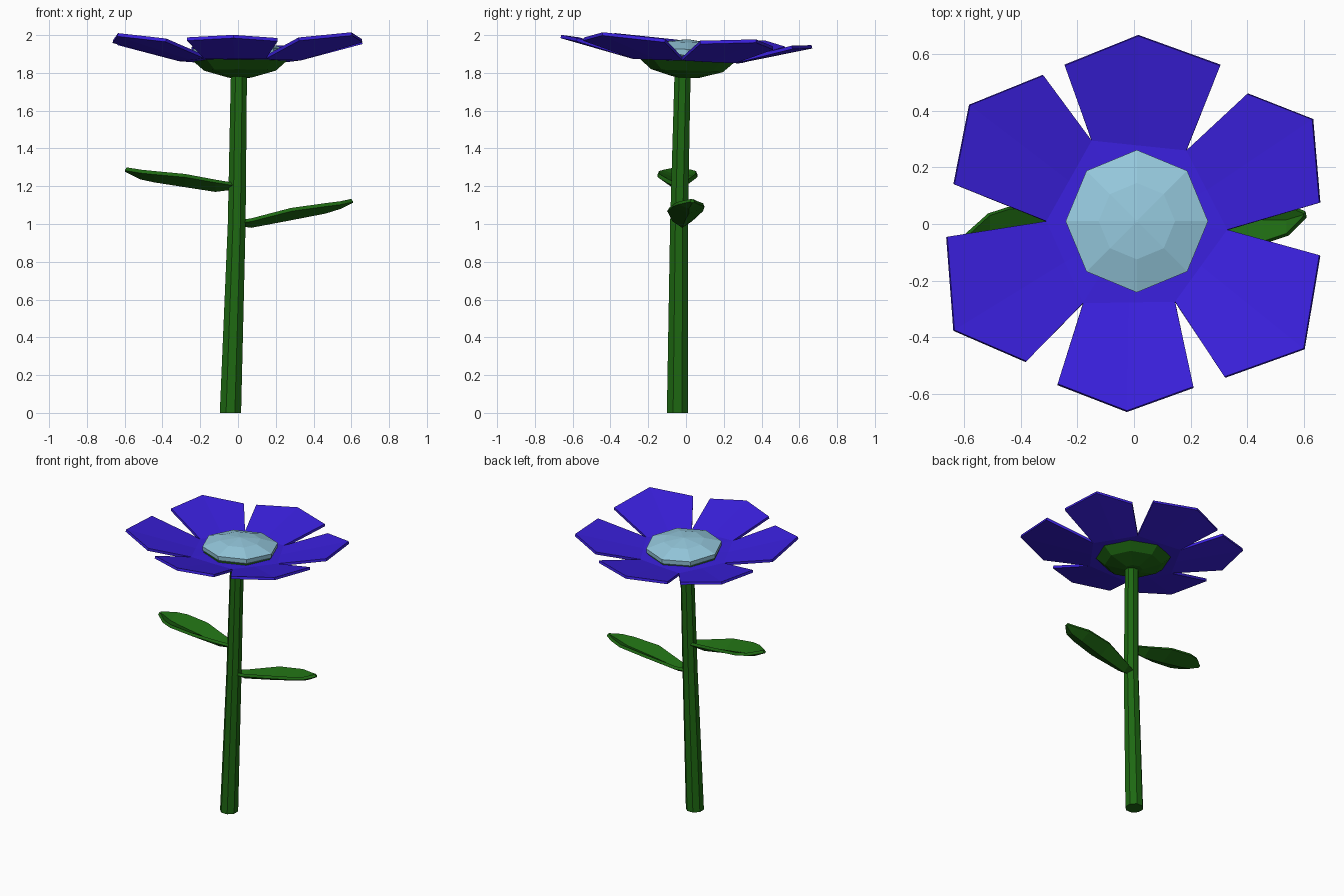
import bpy, math
from mathutils import Vector

if "Cube" in bpy.data.objects:
    bpy.data.objects.remove(bpy.data.objects["Cube"])

def material(name, col):
    m = bpy.data.materials.new(name)
    m.diffuse_color = (*col, 1)
    m.use_nodes = True
    m.node_tree.nodes["Principled BSDF"].inputs["Base Color"].default_value = m.diffuse_color
    return m

GREEN = material("leaf_green", (0.013, 0.14, 0.006))
BLUE = material("petal_blue", (0.042, 0.014, 0.72))
PALE = material("pale_blue", (0.30, 0.58, 0.72))
TILT = -0.042   # the flower head leans slightly backwards

def make(name, verts, faces, mat, thick=0):
    me = bpy.data.meshes.new(name)
    me.from_pydata([tuple(v) for v in verts], [], faces)
    me.materials.append(mat)
    ob = bpy.data.objects.new(name, me)
    bpy.context.collection.objects.link(ob)
    if thick:
        s = ob.modifiers.new("thickness", "SOLIDIFY")
        s.thickness, s.offset = thick, -1
    return ob

def rings(name, prof, mat, n=8, turn=0.0, tilt=0.0):
    """Closed n-sided tube through (x, y, z, radius) rings, bottom to top."""
    verts, faces = [], []
    for x, y, z, r in prof:
        for i in range(n):
            a = turn + math.tau * i / n
            px, py = x + r * math.cos(a), y + r * math.sin(a)
            verts.append((px, py, z + tilt * py))
    for k in range(len(prof) - 1):
        for i in range(n):
            j = (i + 1) % n
            faces.append((k*n + i, k*n + j, (k+1)*n + j, (k+1)*n + i))
    faces.append(tuple(reversed(range(n))))
    faces.append(tuple(range((len(prof) - 1) * n, len(prof) * n)))
    return make(name, verts, faces, mat)

# Stem, calyx and flower centre
rings("stem", [(-.04, -.045, 0, .061), (-.007, -.037, 1.0, .051),
               (.005, -.018, 1.81, .046)], GREEN, turn=math.pi / 8)
rings("calyx", [(.01, .005, 1.775, .06), (.01, .005, 1.812, .19),
                (.01, .005, 1.865, .25), (.01, .005, 1.885, .24)], GREEN, tilt=TILT)
rings("flower_centre", [(.01, .01, 1.87, .22), (.01, .01, 1.895, .25),
                        (.01, .01, 1.925, .252), (.01, .01, 1.962, .135),
                        (.01, .01, 1.978, .004)], PALE, tilt=TILT)

# Petals: (gap point, left corner, tip, right corner), clockwise from the back
petals = [
    ((-.15, .295), (-.245, .56), (.015, .665), (.305, .56)),
    ((.185, .26), (.40, .46), (.63, .37), (.655, .075)),
    ((.33, -.02), (.655, -.11), (.60, -.44), (.32, -.54)),
    ((.145, -.275), (.21, -.575), (-.025, -.66), (-.27, -.565)),
    ((-.18, -.28), (-.38, -.485), (-.635, -.375), (-.66, -.045)),
    ((-.31, .01), (-.635, .14), (-.58, .42), (-.32, .525)),
]

def lift(p):
    r = math.hypot(*p)
    return (p[0], p[1], 1.88 + 0.275 * max(r - .32, 0) + TILT * p[1])

verts, faces = [lift((0, .01))], []
for i, p in enumerate(petals):
    g, h = Vector(p[0]), Vector(petals[(i + 1) % 6][0])
    verts += [lift(q) for q in (*p, (g + h) / 2)]
    g0, k0, t, k1, m = range(1 + 5 * i, 6 + 5 * i)
    g1 = 1 + 5 * ((i + 1) % 6)
    faces += [(0, m, g0), (0, g1, m), (m, t, k0, g0), (g1, k1, t, m)]
make("petals", verts, faces, BLUE, 0.018)

# Leaves: folded blades from (x, centre y, half width, edge z, midrib z)
def leaf(name, stations):
    verts, faces = [], []
    for x, y, w, ze, zm in stations:
        verts += [(x, y - w, ze), (x, y, zm), (x, y + w, ze)]
    for k in range(len(stations) - 1):
        for j in (0, 1):
            a = 3 * k + j
            f = (a, a + 3, a + 4, a + 1)
            faces.append(f if stations[-1][0] > 0 else f[::-1])
    make(name, verts, faces, GREEN, 0.02)

leaf("right_leaf", [(.0, -.025, .015, 1.02, 1.01), (.07, -.02, .04, 1.03, 1.0),
                    (.28, -.005, .085, 1.085, 1.04), (.46, .015, .075, 1.11, 1.075),
                    (.54, .015, .048, 1.12, 1.10), (.60, .033, .004, 1.133, 1.13)])
leaf("left_leaf", [(-.0, -.035, .015, 1.215, 1.205), (-.12, -.04, .05, 1.235, 1.19),
                   (-.28, -.045, .095, 1.265, 1.215), (-.44, -.045, .098, 1.28, 1.24),
                   (-.51, -.045, .075, 1.287, 1.255), (-.59, -.05, .006, 1.30, 1.295)])
